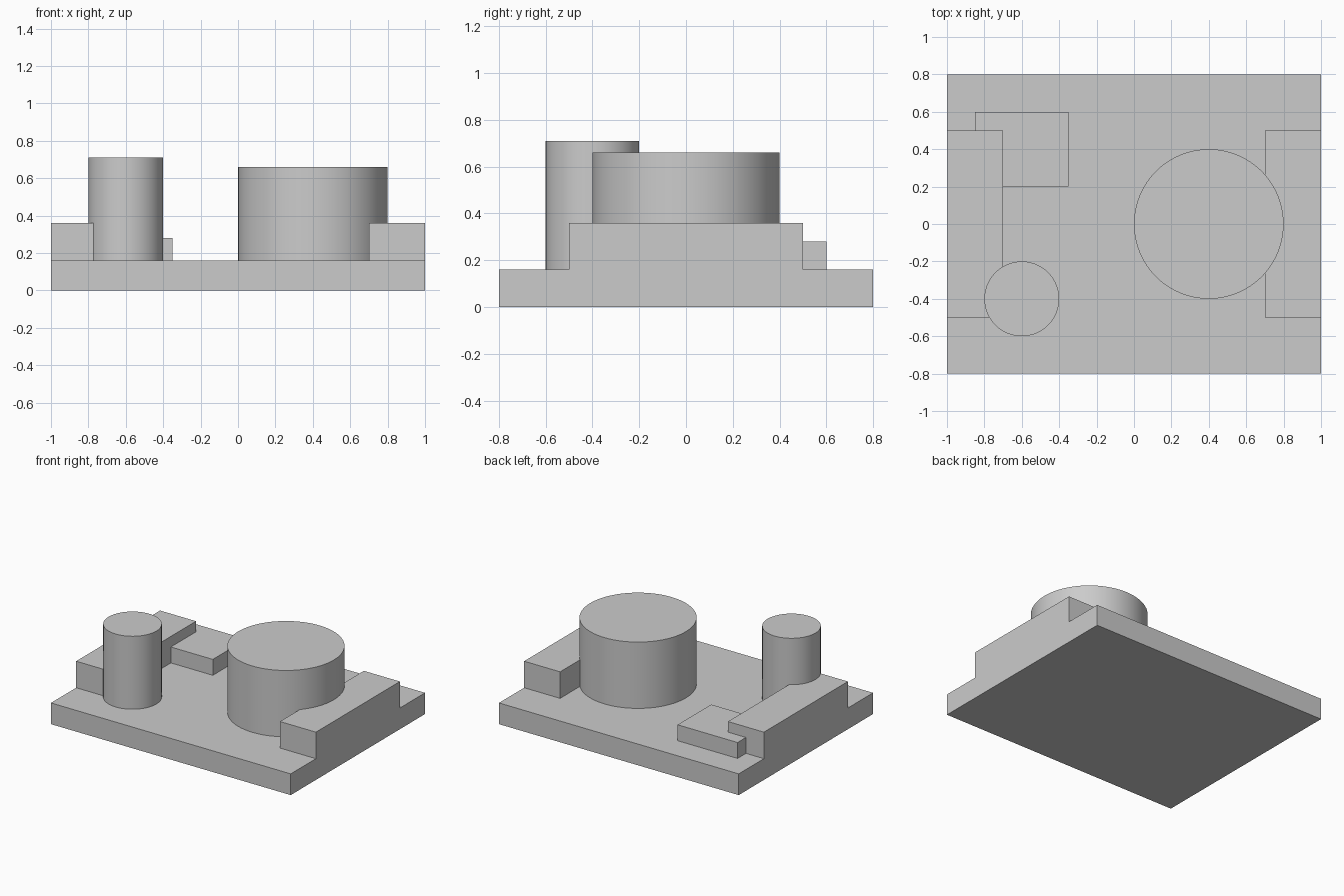
import bpy
import math

cube = bpy.data.objects.get("Cube")
if cube:
    bpy.data.objects.remove(cube, do_unlink=True)

# Single plain grey
grey = bpy.data.materials.new("light_grey")
grey.use_nodes = True
COLOUR = (0.6, 0.6, 0.6, 1)
grey.diffuse_color = COLOUR
grey.node_tree.nodes["Principled BSDF"].inputs["Base Color"].default_value = COLOUR

DECK = 0.16  # top of the base plate


def finish(name):
    obj = bpy.context.object
    obj.name = name
    obj.data.materials.append(grey)
    return obj


def box(name, x, y, z):
    """Box spanning the given (low, high) range on each axis."""
    spans = (x, y, z)
    bpy.ops.mesh.primitive_cube_add(size=1, location=[sum(s) / 2 for s in spans])
    obj = finish(name)
    obj.scale = [s[1] - s[0] for s in spans]
    bpy.ops.object.transform_apply(location=False, rotation=False, scale=True)
    return obj


def drum(name, x, y, radius, top):
    """Smooth upright cylinder standing on the base plate."""
    bpy.ops.mesh.primitive_cylinder_add(
        vertices=96, radius=radius, depth=top - DECK,
        location=(x, y, (top + DECK) / 2))
    obj = finish(name)
    bpy.ops.object.shade_smooth_by_angle(angle=math.radians(30))
    return obj


# Base plate
box("base_plate", (-1, 1), (-0.8, 0.8), (0, DECK))

# Side rails, flush with the plate's long edges
box("right_rail", (-1, -0.7), (-0.5, 0.5), (DECK, 0.36))
box("left_rail", (0.7, 1), (-0.5, 0.5), (DECK, 0.36))

# Low block tucked into the rear of the right rail
box("low_block", (-0.85, -0.35), (0.2, 0.6), (DECK, 0.28))

# Two cylinders
drum("large_cylinder", 0.4, 0, 0.4, 0.66)
drum("small_cylinder", -0.6, -0.4, 0.2, 0.71)
